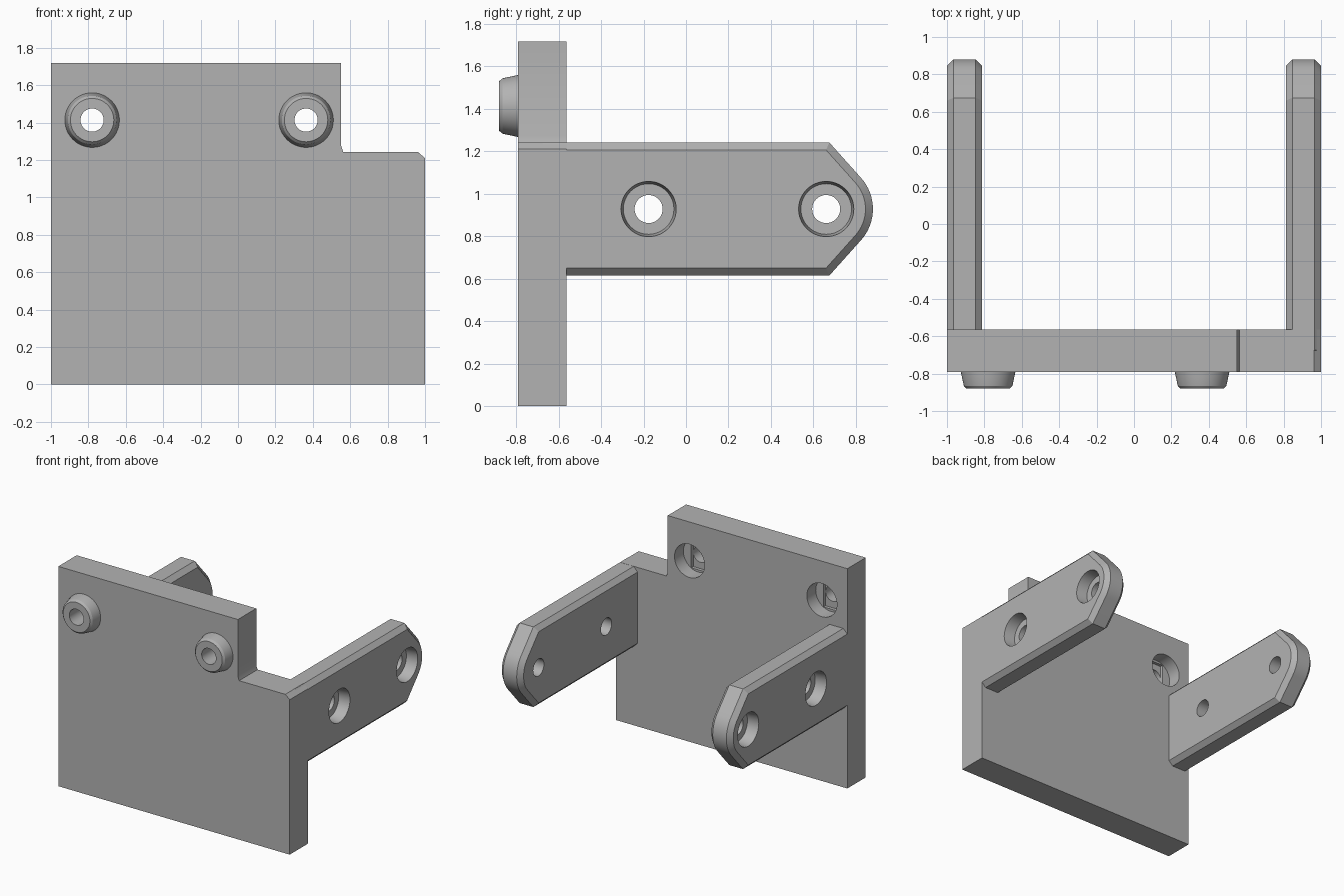
import bpy, bmesh, math
from mathutils import Vector

old = bpy.data.objects.get("Cube")
if old:
    bpy.data.objects.remove(old, do_unlink=True)

mat = bpy.data.materials.new("plain grey")
mat.use_nodes = True
GREY = (0.45, 0.45, 0.45, 1)
mat.diffuse_color = GREY
mat.node_tree.nodes["Principled BSDF"].inputs["Base Color"].default_value = GREY

FRONT, BACK = -0.79, -0.563      # plate faces
ARM_Z, ARM_HALF = 0.928, 0.313   # arm centre line and half height
TIP_Y, TIP_R = 0.66, 0.22        # rounded arm end
BOSS_Z = 1.413


def finish(name, bm):
    bmesh.ops.recalc_face_normals(bm, faces=bm.faces)
    mesh = bpy.data.meshes.new(name)
    bm.to_mesh(mesh)
    bm.free()
    mesh.materials.append(mat)
    ob = bpy.data.objects.new(name, mesh)
    bpy.context.collection.objects.link(ob)
    return ob


def prism(name, points, shift):
    """Extrude a flat outline along a vector."""
    bm = bmesh.new()
    face = bm.faces.new([bm.verts.new(p) for p in points])
    new = bmesh.ops.extrude_face_region(bm, geom=[face])["geom"]
    bmesh.ops.translate(bm, vec=shift, verts=[v for v in new if isinstance(v, bmesh.types.BMVert)])
    return finish(name, bm)


def lathe(name, profile, origin, axis, sides=48):
    """Solid of revolution; profile lists (radius, distance along axis)."""
    bm = bmesh.new()
    axis = Vector(axis)
    up = Vector((0, 0, 1))
    side = axis.cross(up)
    rings = []
    for r, d in profile:
        ring = []
        for i in range(sides):
            a = math.tau * i / sides
            ring.append(bm.verts.new(Vector(origin) + axis * d + (up * math.cos(a) + side * math.sin(a)) * r))
        rings.append(ring)
    for lo, hi in zip(rings, rings[1:]):
        for i in range(sides):
            j = (i + 1) % sides
            bm.faces.new((lo[i], lo[j], hi[j], hi[i]))
    bm.faces.new(rings[0])
    bm.faces.new(rings[-1])
    return finish(name, bm)


def activate(ob):
    bpy.ops.object.select_all(action="DESELECT")
    ob.select_set(True)
    bpy.context.view_layer.objects.active = ob


def cut(ob, cutter):
    mod = ob.modifiers.new("cut", "BOOLEAN")
    mod.operation = "DIFFERENCE"
    mod.solver = "EXACT"
    mod.object = cutter
    activate(ob)
    bpy.ops.object.modifier_apply(modifier=mod.name)
    bpy.data.objects.remove(cutter, do_unlink=True)


def smooth(ob):
    activate(ob)
    bpy.ops.object.shade_smooth_by_angle(angle=math.radians(25))


# Back plate with a notched upper corner
outline = [(-1, 0), (1, 0), (1, 1.21), (0.962, 1.242), (0.563, 1.242), (0.552, 1.275), (0.552, 1.717), (-1, 1.717)]
plate = prism("mounting_plate", [(x, FRONT, z) for x, z in outline], (0, BACK - FRONT, 0))

# Pegs on the front of the plate, with recessed screw holes behind
for side, x in (("right", -0.78), ("left", 0.364)):
    peg = lathe(side + "_peg", [(0.146, -0.01), (0.146, 0), (0.13, 0.075), (0.116, 0.09)], (x, FRONT, BOSS_Z), (0, -1, 0))
    cut(peg, lathe("peg_bore", [(0.062, -0.1), (0.062, 0.2)], (x, FRONT, BOSS_Z), (0, -1, 0)))
    smooth(peg)
    cut(plate, lathe("recess", [(0.13, -0.05), (0.13, 0.11), (0.062, 0.11), (0.062, 0.3)], (x, BACK, BOSS_Z), (0, -1, 0)))
    slot = [(x + sx * 0.062, BACK - 0.1, BOSS_Z + sz * 0.112) for sx, sz in ((-1, -1), (1, -1), (1, 1), (-1, 1))]
    cut(plate, prism("slot", slot, (0, -0.035, 0)))
smooth(plate)

# Arm outline: straight bar, tapering into a rounded tip
half_angle = math.radians(42.4)
arc = [(TIP_Y + TIP_R * math.cos(a), ARM_Z + TIP_R * math.sin(a))
       for a in [half_angle * (i / 8 - 1) for i in range(17)]]
root = FRONT + 0.08
arm_outline = [(root, ARM_Z - ARM_HALF), (0.675, ARM_Z - ARM_HALF)] + arc
arm_outline += [(0.675, ARM_Z + ARM_HALF), (root, ARM_Z + ARM_HALF)]

# Two mirrored arms with chamfered rims and counterbored holes
for side, s in (("left", 1), ("right", -1)):
    arm = prism(side + "_arm", [(s, y, z) for y, z in arm_outline], (-s * 0.188, 0, 0))
    bevel = arm.modifiers.new("chamfer", "BEVEL")
    bevel.width = 0.035
    bevel.segments = 1
    bevel.limit_method = "ANGLE"
    bevel.angle_limit = math.radians(60)
    activate(arm)
    bpy.ops.object.modifier_apply(modifier=bevel.name)
    for y in (-0.176, TIP_Y):
        cut(arm, lathe("counterbore", [(0.13, -0.05), (0.13, 0), (0.119, 0.09), (0.066, 0.09), (0.066, 0.3)],
                       (s, y, ARM_Z), (-s, 0, 0)))
    smooth(arm)
